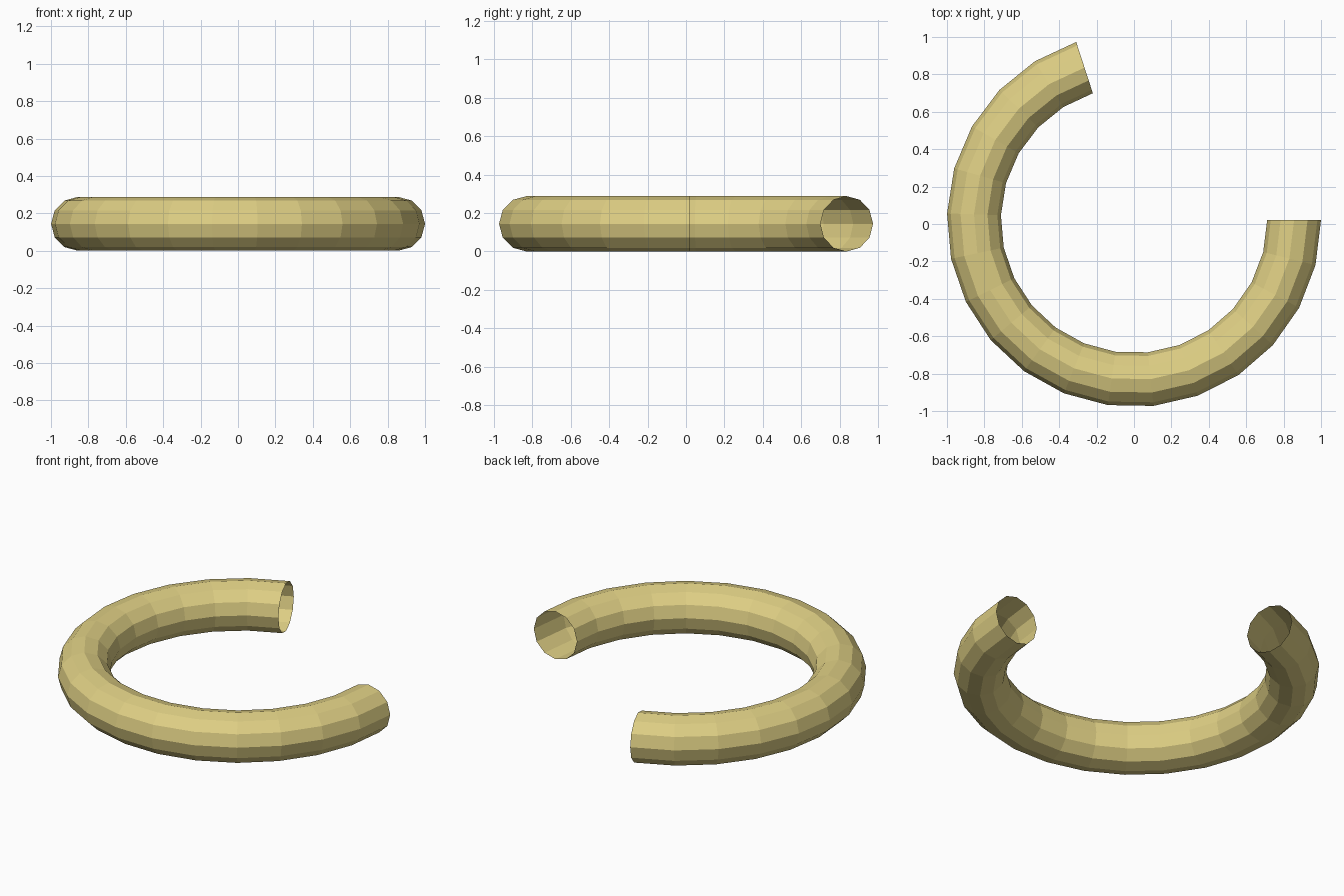
import bpy, bmesh
from math import sin, cos, radians, tau
from mathutils import Vector

if "Cube" in bpy.data.objects:
    bpy.data.objects.remove(bpy.data.objects["Cube"])

SIDES, STEPS = 12, 18          # tube cross-section and bend segments
RING, TUBE = 0.856, 0.144      # bend radius and tube radius
CENTRE_Y = 0.022

# Cross-section at the +x end of the tube
bm = bmesh.new()
ring = [bm.verts.new((RING + TUBE * cos(tau * i / SIDES), CENTRE_Y,
                      TUBE + TUBE * sin(tau * i / SIDES))) for i in range(SIDES)]
edges = [bm.edges.new((ring[i], ring[(i + 1) % SIDES])) for i in range(SIDES)]

# Sweep it clockwise round the ring, leaving both ends open
bmesh.ops.spin(bm, geom=ring + edges, cent=Vector((0, CENTRE_Y, 0)),
               axis=Vector((0, 0, 1)), angle=radians(-252), steps=STEPS)
bmesh.ops.recalc_face_normals(bm, faces=bm.faces)

# Make the normals face away from the tube's centre line
bm.normal_update()
face = max(bm.faces, key=lambda f: f.calc_center_median().z)
if face.normal.z < 0:
    bmesh.ops.reverse_faces(bm, faces=bm.faces)

mesh = bpy.data.meshes.new("curved_tube")
bm.to_mesh(mesh)
bm.free()
tube = bpy.data.objects.new("curved_tube", mesh)
bpy.context.collection.objects.link(tube)

# Pale straw colour
mat = bpy.data.materials.new("straw")
mat.diffuse_color = (0.73, 0.62, 0.23, 1)
mat.use_nodes = True
mat.node_tree.nodes["Principled BSDF"].inputs["Base Color"].default_value = mat.diffuse_color
mesh.materials.append(mat)
